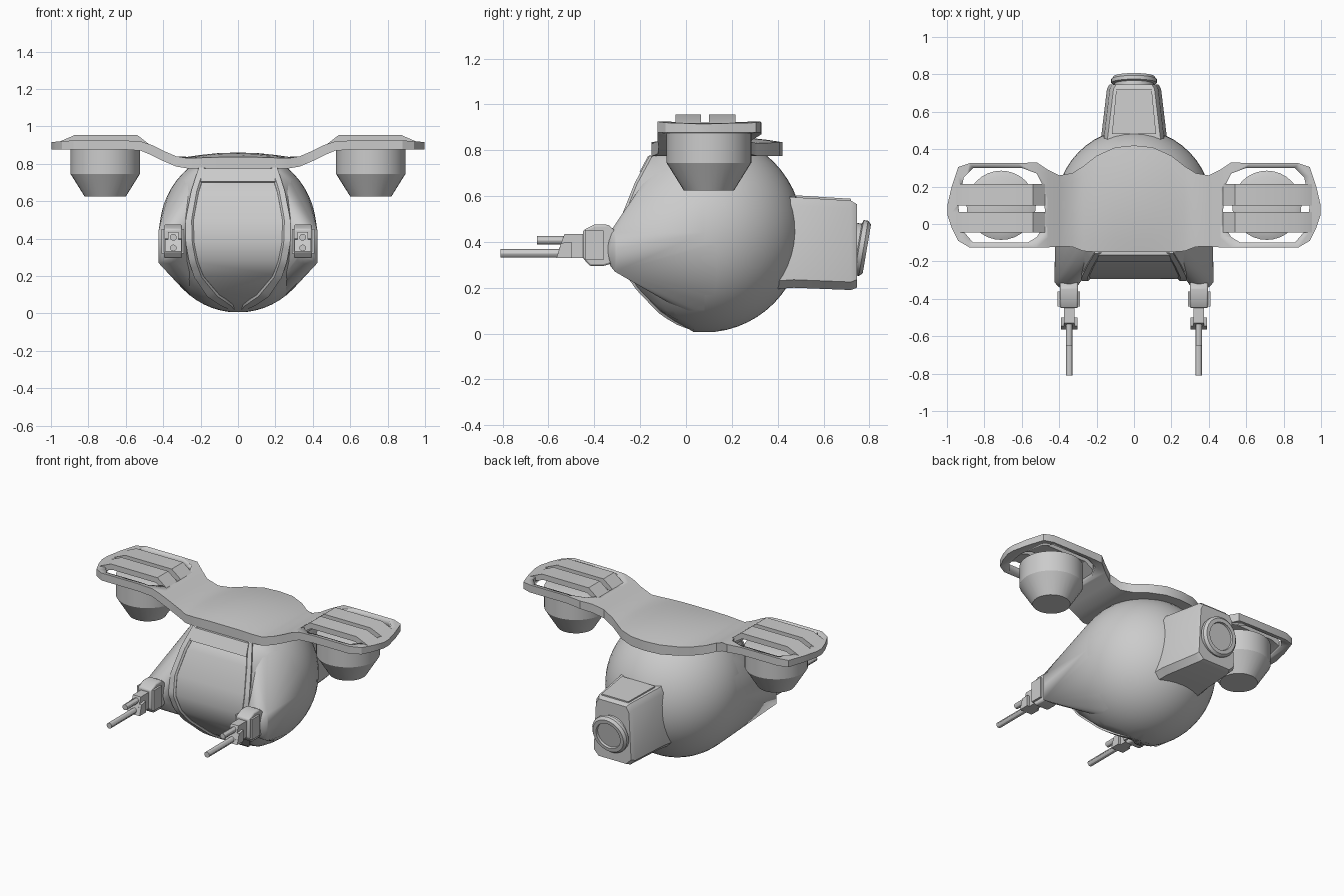
import bpy, bmesh, math
from mathutils import Vector, Matrix

cube = bpy.data.objects.get("Cube")
if cube:
    bpy.data.objects.remove(cube)

grey = bpy.data.materials.new("hull_grey")
grey.use_nodes = True
grey.diffuse_color = (0.6, 0.6, 0.6, 1)
grey.node_tree.nodes["Principled BSDF"].inputs["Base Color"].default_value = (0.6, 0.6, 0.6, 1)


def finish(name, bm, mirror=False, angle=30, bevel=0):
    bmesh.ops.recalc_face_normals(bm, faces=bm.faces)
    mesh = bpy.data.meshes.new(name)
    bm.to_mesh(mesh)
    bm.free()
    mesh.materials.append(grey)
    ob = bpy.data.objects.new(name, mesh)
    bpy.context.collection.objects.link(ob)
    bpy.ops.object.select_all(action='DESELECT')
    ob.select_set(True)
    bpy.context.view_layer.objects.active = ob
    bpy.ops.object.shade_smooth_by_angle(angle=math.radians(angle))
    if bevel:
        mod = ob.modifiers.new("bevel", 'BEVEL')
        mod.width, mod.segments = bevel, 2
    if mirror:
        ob.modifiers.new("mirror", 'MIRROR').use_mirror_merge = False
    return ob


def hull(name, pts, **kw):
    bm = bmesh.new()
    verts = [bm.verts.new(p) for p in pts]
    res = bmesh.ops.convex_hull(bm, input=verts)
    junk = [v for v in res["geom_interior"] + res["geom_unused"] if isinstance(v, bmesh.types.BMVert)]
    bmesh.ops.delete(bm, geom=list(set(junk)), context='VERTS')
    return finish(name, bm, **kw)


def loft(name, sections, **kw):
    """Skin closed cross-sections and cap both ends."""
    bm = bmesh.new()
    rings = [[bm.verts.new(p) for p in s] for s in sections]
    n = len(rings[0])
    for a, b in zip(rings, rings[1:]):
        for i in range(n):
            j = (i + 1) % n
            bm.faces.new((a[i], a[j], b[j], b[i]))
    bm.faces.new(rings[0])
    bm.faces.new(rings[-1])
    return finish(name, bm, **kw)


def prism(name, pts, axis, lo, hi, **kw):
    """Extrude a flat profile along the given axis (0=x, 1=y, 2=z)."""
    def place(p, d):
        c = list(p)
        c.insert(axis, d)
        return c
    return loft(name, [[place(p, d) for p in pts] for d in (lo, hi)], **kw)


def lathe(name, profile, centre, axis, sides=32, **kw):
    """Turn (radius, distance) pairs around an axis."""
    rot = Vector((0, 0, 1)).rotation_difference(Vector(axis)).to_matrix()
    ring = [2 * math.pi * i / sides for i in range(sides)]
    return loft(name, [[Vector(centre) + rot @ Vector((r * math.cos(a), r * math.sin(a), d))
                        for a in ring] for r, d in profile], **kw)


def lerp(table, t):
    for a, b in zip(table, table[1:]):
        if a[0] >= t >= b[0]:
            f = (a[0] - t) / (a[0] - b[0])
            return [p + (q - p) * f for p, q in zip(a, b)]
    return table[0] if t > table[0][0] else table[-1]


# Canopy table: height, depth, inner half width, outer half width
CANOPY = [(.77, -.15, .17, .21), (.65, -.215, .21, .25), (.5, -.275, .238, .28),
          (.38, -.295, .235, .28), (.28, -.265, .215, .262), (.2, -.21, .185, .235),
          (.1, -.115, .10, .165), (.055, -.05, .03, .10), (.025, .03, .004, .03)]

# Round hull with a flat-fronted canopy face
sphere = []
for i in range(1, 28):
    t = math.pi * i / 28
    for k in range(48):
        a = 2 * math.pi * k / 48
        p = (.42 * math.sin(t) * math.cos(a), .08 + .43 * math.sin(t) * math.sin(a),
             .44 - .435 * math.cos(t))
        if p[2] < .79:
            sphere.append(p)
front = [(s * w, y, z) for z, y, _, w in CANOPY for s in (-1, 1)]
hull("main_hull", front + [p for p in sphere if p[1] > lerp(CANOPY, p[2])[1]], angle=35)

# Bulging cheeks that carry the guns
ring = [2 * math.pi * i / 20 for i in range(20)]
cheek = [(.355 + rx * math.cos(a), y, .37 + rz * math.sin(a)) for a in ring
         for y, rx, rz in ((-.345, .035, .04), (-.33, .055, .075), (-.30, .07, .105))]
cheek += [(.425, -.31, z) for z in (.27, .44)]
hull("gun_cheek", cheek + [p for p in sphere if p[0] > .25 and p[1] < .2], mirror=True, angle=35)

# Raised canopy frame
mid = Vector((0, .08, .42))


def raised(x, y, z, k):
    q = mid + (Vector((0, y, z)) - mid) * k
    return (x, q.y, q.z)


steps = [lerp(CANOPY, .77 - .745 * i / 30) for i in range(31)]
loft("canopy_frame", [[raised(wi, y, z, .97), raised(wi, y, z, 1.005), raised(wi + .01, y, z, 1.03),
                       raised(wo, y, z, 1.03), raised(wo, y, z, .95)] for z, y, wi, wo in steps], mirror=True)
loft("canopy_header", [[(-w, y, z), (w, y, z), (w, y + .06, z), (-w, y + .06, z)]
                       for z, y, w in ((.70, -.188, .20), (.705, -.203, .20), (.775, -.165, .19))])

# Wing plate: x, front, back, bottom, top
WING = [(0, -.15, .42, .775, .835), (.1, -.15, .41, .775, .835), (.2, -.15, .365, .775, .832),
        (.27, -.145, .31, .775, .83), (.33, -.122, .272, .785, .84), (.4, -.12, .26, .815, .87),
        (.46, -.125, .29, .845, .9), (.52, -.125, .33, .87, .92), (.62, -.125, .325, .877, .925),
        (.88, -.125, .325, .877, .925), (.94, -.09, .305, .877, .92), (.975, -.02, .2, .877, .918),
        (.998, .05, .1, .877, .915)]


def wing_section(sx, x, yf, yb, zb, zt):
    dome = .025 * max(0, 1 - (x / .32) ** 2)
    top = [(sx * x, yf + (yb - yf) * t / 8, zt + dome * (1 - (t / 4 - 1) ** 2)) for t in range(9)]
    return top + [(sx * x, yb, zb), (sx * x, yf, zb)]


wing = loft("wing_plate", [wing_section(-1, *w) for w in WING[:0:-1]] + [wing_section(1, *w) for w in WING])
hole = [(.475, 0), (.52, -.07), (.57, -.1), (.86, -.1), (.92, -.03), (.94, .1), (.91, .25),
        (.86, .3), (.6, .3), (.52, .27), (.48, .19)]
cutter = prism("vent_cutter", hole, 2, .7, 1.1, mirror=True)
cut = wing.modifiers.new("vents", 'BOOLEAN')
cut.operation, cut.solver, cut.object = 'DIFFERENCE', 'EXACT', cutter
bpy.context.view_layer.objects.active = wing
bpy.ops.object.modifier_apply(modifier="vents")
bpy.data.objects.remove(cutter)

# Raised vent slats and the engine pods under them
slat = [(.45, .885), (.54, .955), (.87, .955), (.955, .918), (.955, .885), (.86, .92), (.55, .92), (.47, .87)]
for name, lo, hi in (("front_slat", -.045, .065), ("rear_slat", .1, .215)):
    prism(name, slat, 1, lo, hi, mirror=True)
lathe("engine_pod", [(.15, .89), (.185, .875), (.185, .745), (.11, .625)],
      (.71, .1, 0), (0, 0, 1), mirror=True)

# Twin-barrel guns
prism("gun_mount", [(-.31, .45), (-.34, .475), (-.4, .475), (-.45, .45), (-.45, .33), (-.42, .295),
                    (-.36, .295), (-.31, .31)], 0, .3, .395, mirror=True, bevel=.008)
prism("gun_collar", [(-.36, .45), (-.44, .45), (-.44, .32), (-.36, .32)], 0, .288, .408, mirror=True)
prism("gun_body", [(-.43, .435), (-.53, .435), (-.55, .38), (-.565, .33), (-.43, .33)],
      0, .318, .374, mirror=True)
prism("gun_shroud", [(-.5, .40), (-.545, .395), (-.565, .33), (-.5, .33)], 0, .302, .39, mirror=True)
for name, tip, z in (("upper_barrel", -.65, .407), ("lower_barrel", -.81, .35)):
    lathe(name, [(.018, 0), (.018, -.45 - tip)], (.346, -.45, z), (0, -1, 0), sides=12, mirror=True)

# Tail housing with a top panel
tail = []
for y0, hw, zt, zb in ((.40, .182, .605, .195), (.47, .175, .595, .2), (.72, .145, .58, .19), (.745, .132, .565, .2)):
    c = .035
    tail.append([(-hw, y0, zb + c), (-hw + c, y0, zb), (hw - c, y0, zb), (hw, y0, zb + c),
                 (hw - .015, y0, zt - c), (hw - c, y0, zt), (c - hw, y0, zt), (.015 - hw, y0, zt - c)])
loft("tail_housing", tail)
loft("tail_panel", [[(-w, y, z), (w, y, z), (w, y, z - .02), (-w, y, z - .02)]
                    for y, w, z in ((.48, .118, .603), (.72, .095, .588))])

# Tilted tail nozzle with a recessed end
lathe("tail_nozzle", [(.105, -.06), (.105, .025), (.122, .03), (.122, .05), (.108, .065),
                      (.085, .065), (.082, .052)], (0, .725, .38), (0, 1, -.17))
